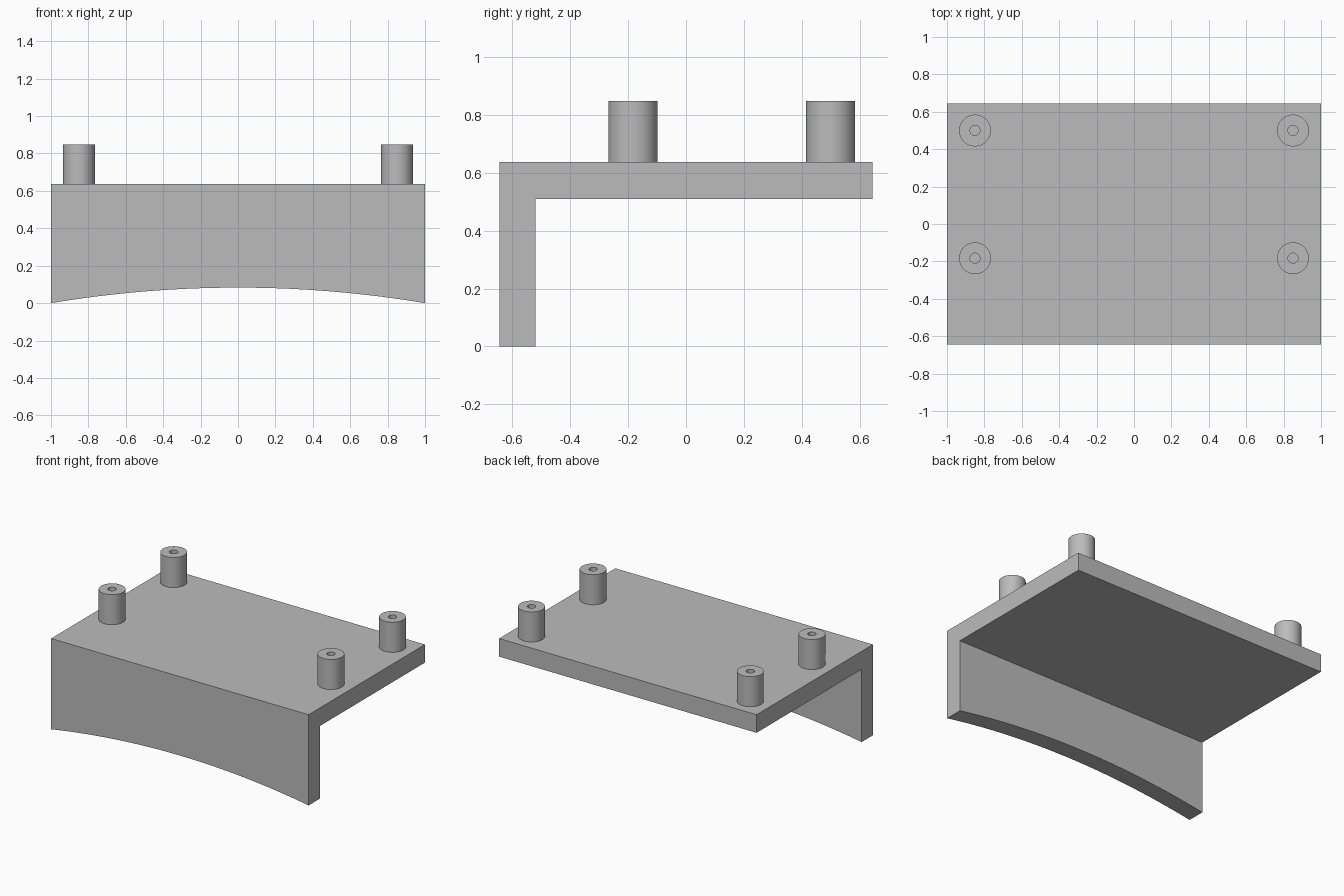
import bpy
import bmesh
import math

cube = bpy.data.objects.get("Cube")
if cube:
    bpy.data.objects.remove(cube, do_unlink=True)

# Overall sizes
HALF_X, HALF_Y = 1.0, 0.645
TOP, SHELF_UNDERSIDE = 0.637, 0.51
PANEL_BACK = -0.52
ARCH_RISE = 0.083
POST_TOP, POST_RADIUS, HOLE_RADIUS = 0.848, 0.085, 0.027
SIDES, ARCH_STEPS = 48, 32

grey = bpy.data.materials.new("plain grey")
grey.use_nodes = True
grey.diffuse_color = (0.5, 0.5, 0.5, 1)
grey.node_tree.nodes["Principled BSDF"].inputs["Base Color"].default_value = grey.diffuse_color


def finish(bm, name):
    """Turn a bmesh into a named, coloured object with sharp edges kept."""
    bmesh.ops.recalc_face_normals(bm, faces=bm.faces)
    mesh = bpy.data.meshes.new(name)
    bm.to_mesh(mesh)
    bm.free()
    mesh.materials.append(grey)
    obj = bpy.data.objects.new(name, mesh)
    bpy.context.collection.objects.link(obj)
    bpy.ops.object.select_all(action="DESELECT")
    obj.select_set(True)
    bpy.context.view_layer.objects.active = obj
    bpy.ops.object.shade_smooth_by_angle(angle=math.radians(30))
    return obj


def bridge(bm, a, b):
    """Join two closed rings of vertices with quads."""
    for i in range(len(a)):
        j = (i + 1) % len(a)
        bm.faces.new((a[i], a[j], b[j], b[i]))


# Bracket: an L section swept across x, its lower edge following a shallow arc
bm = bmesh.new()
arc_radius = (HALF_X ** 2 + ARCH_RISE ** 2) / (2 * ARCH_RISE)
sections = []
for i in range(ARCH_STEPS + 1):
    x = HALF_X * (2 * i / ARCH_STEPS - 1)
    low = ARCH_RISE - arc_radius + math.sqrt(arc_radius ** 2 - x ** 2)
    profile = [(-HALF_Y, low), (PANEL_BACK, low), (PANEL_BACK, SHELF_UNDERSIDE),
               (HALF_Y, SHELF_UNDERSIDE), (HALF_Y, TOP), (-HALF_Y, TOP)]
    sections.append([bm.verts.new((x, y, z)) for y, z in profile])
for a, b in zip(sections, sections[1:]):
    bridge(bm, a, b)
bm.faces.new(sections[0])
bm.faces.new(sections[-1])
bmesh.ops.recalc_face_normals(bm, faces=bm.faces)
bmesh.ops.dissolve_limit(bm, angle_limit=math.radians(0.1), verts=bm.verts, edges=bm.edges)
finish(bm, "arched_bracket")


# Standoff posts: lathed cylinders with a blind screw hole
def post(name, x, y):
    bm = bmesh.new()
    rings = []
    for r, z in ((POST_RADIUS, TOP), (POST_RADIUS, POST_TOP),
                 (HOLE_RADIUS, POST_TOP), (HOLE_RADIUS, TOP + 0.01)):
        angles = [2 * math.pi * i / SIDES for i in range(SIDES)]
        rings.append([bm.verts.new((r * math.cos(t), r * math.sin(t), z)) for t in angles])
    for a, b in zip(rings, rings[1:]):
        bridge(bm, a, b)
    bm.faces.new(rings[0])
    bm.faces.new(rings[-1])
    finish(bm, name).location = (x, y, 0)


for side, x in (("left", 0.85), ("right", -0.85)):
    for end, y in (("front", -0.183), ("back", 0.5)):
        post(f"{end}_{side}_post", x, y)
